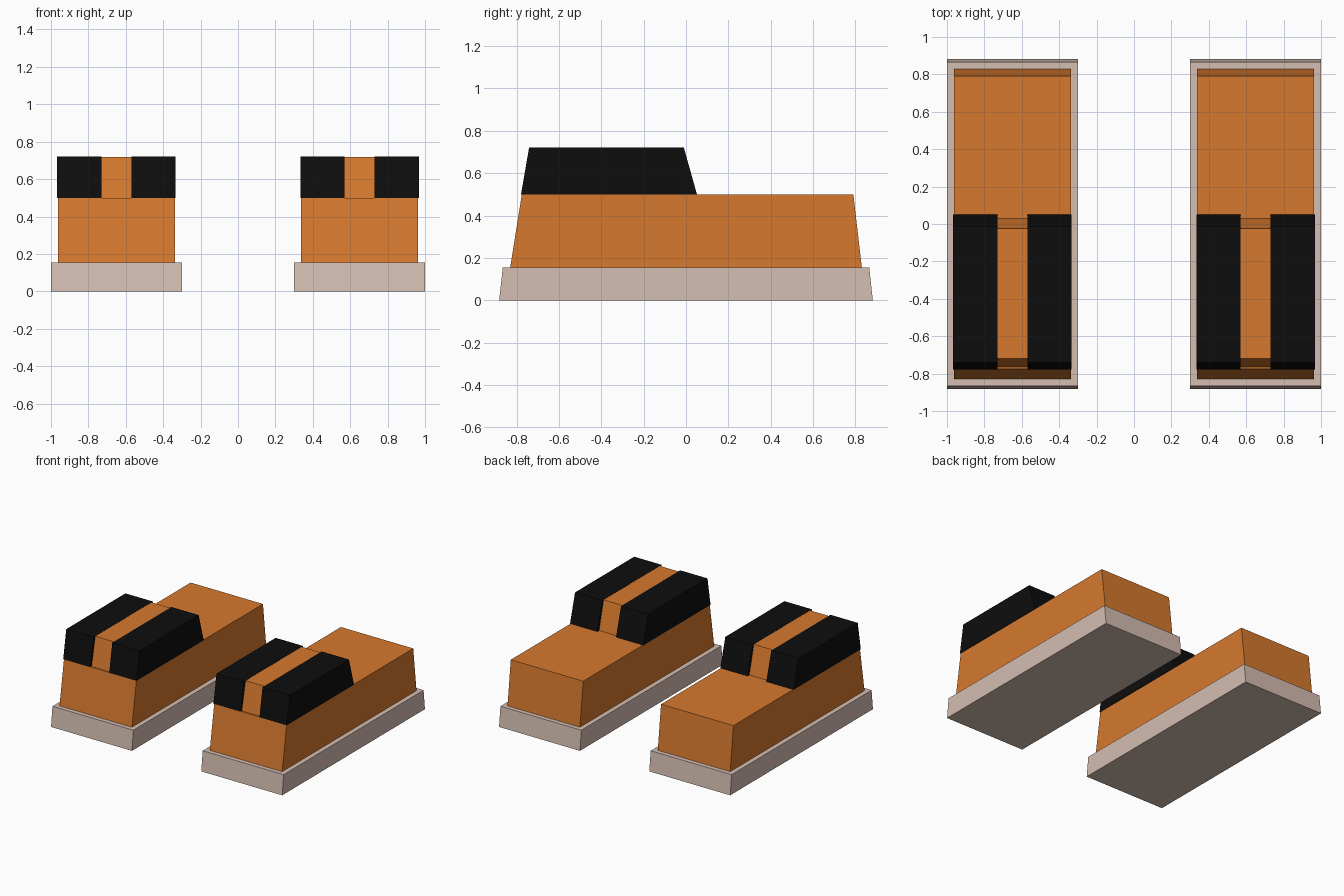
import bpy
import bmesh

if "Cube" in bpy.data.objects:
    bpy.data.objects.remove(bpy.data.objects["Cube"])


def material(name, rgb):
    m = bpy.data.materials.new(name)
    m.diffuse_color = (*rgb, 1)
    m.use_nodes = True
    m.node_tree.nodes["Principled BSDF"].inputs["Base Color"].default_value = m.diffuse_color
    return m


ORANGE = material("orange", (0.67, 0.19, 0.027))
BLACK = material("black", (0.004, 0.004, 0.004))
SOLE = material("pale beige", (0.66, 0.51, 0.44))


def tapered_block(name, x, z, y_bottom, y_top, mat):
    """Box whose front and back ends slope from y_bottom to y_top."""
    bm = bmesh.new()
    profile = [(y_bottom[0], z[0]), (y_bottom[1], z[0]),
               (y_top[1], z[1]), (y_top[0], z[1])]
    face = bm.faces.new([bm.verts.new((x[0], py, pz)) for py, pz in profile])
    side = bmesh.ops.extrude_face_region(bm, geom=[face])
    moved = [v for v in side["geom"] if isinstance(v, bmesh.types.BMVert)]
    bmesh.ops.translate(bm, verts=moved, vec=(x[1] - x[0], 0, 0))
    bmesh.ops.recalc_face_normals(bm, faces=bm.faces)
    mesh = bpy.data.meshes.new(name)
    bm.to_mesh(mesh)
    bm.free()
    mesh.materials.append(mat)
    obj = bpy.data.objects.new(name, mesh)
    bpy.context.collection.objects.link(obj)


for label, cx in (("left", -0.65), ("right", 0.65)):
    # Sole slab
    tapered_block(f"{label}_sole", (cx - 0.35, cx + 0.35), (0, 0.155),
                  (-0.882, 0.882), (-0.865, 0.865), SOLE)
    # Main body
    tapered_block(f"{label}_body", (cx - 0.313, cx + 0.313), (0.155, 0.5),
                  (-0.83, 0.83), (-0.775, 0.79), ORANGE)
    # Raised centre strip
    tapered_block(f"{label}_centre_strip", (cx - 0.082, cx + 0.082), (0.5, 0.719),
                  (-0.765, 0.03), (-0.72, -0.025), ORANGE)
    # Black blocks on both sides of the strip
    for s, side in ((-1, "outer_a"), (1, "outer_b")):
        xs = sorted((cx + s * 0.081, cx + s * 0.317))
        tapered_block(f"{label}_black_block_{side}", xs, (0.499, 0.72),
                      (-0.779, 0.052), (-0.741, -0.01), BLACK)
